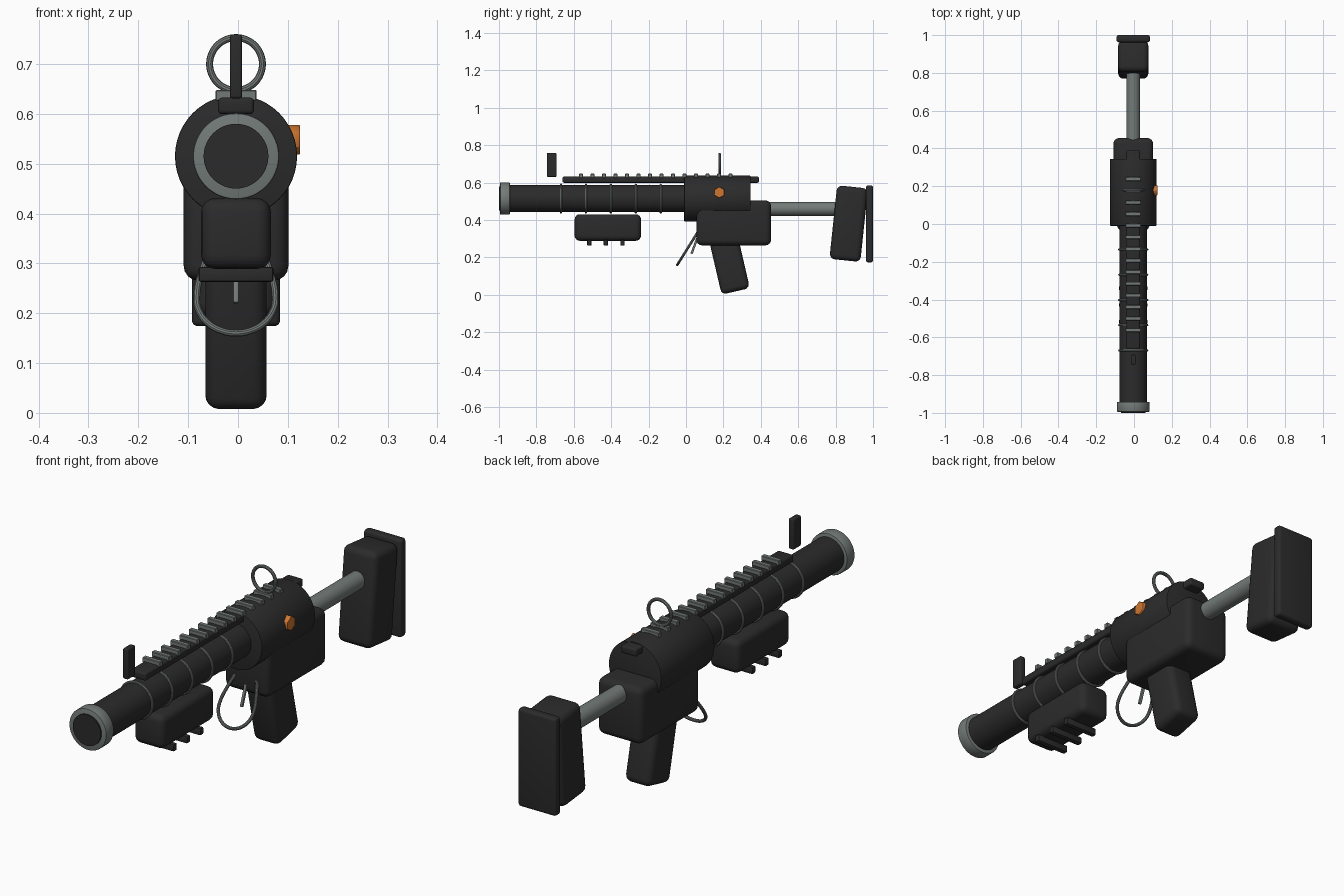
import bpy, math
from mathutils import Vector

if "Cube" in bpy.data.objects:
    bpy.data.objects.remove(bpy.data.objects["Cube"])

CX = -0.004          # centre line of the body
AXIS_Z = 0.515       # barrel height


def material(name, rgb):
    m = bpy.data.materials.new(name)
    m.diffuse_color = (*rgb, 1)
    m.use_nodes = True
    m.node_tree.nodes["Principled BSDF"].inputs["Base Color"].default_value = m.diffuse_color
    return m


BLACK = material("matte_black", (0.024, 0.024, 0.024))
STEEL = material("grey_steel", (0.17, 0.195, 0.185))
ORANGE = material("orange", (0.62, 0.18, 0.03))


def finish(name, mat, bevel=0.0, segments=4):
    o = bpy.context.object
    o.name = name
    o.data.materials.append(mat)
    bpy.ops.object.transform_apply(location=False, rotation=False, scale=True)
    if bevel:
        b = o.modifiers.new("bevel", "BEVEL")
        b.width = bevel
        b.segments = segments
        b.limit_method = 'ANGLE'
        bpy.ops.object.modifier_apply(modifier="bevel")
    bpy.ops.object.shade_smooth_by_angle(angle=math.radians(35))
    return o


def box(name, mat, y, z, size, bevel=0.0, tilt=0.0, segments=4):
    bpy.ops.mesh.primitive_cube_add(size=1, location=(CX, y, z),
                                    rotation=(math.radians(tilt), 0, 0))
    bpy.context.object.scale = size
    return finish(name, mat, bevel, segments)


def tube(name, mat, r, y0, y1, z=AXIS_Z, bevel=0.0):
    bpy.ops.mesh.primitive_cylinder_add(vertices=48, radius=r, depth=y1 - y0,
                                        location=(CX, (y0 + y1) / 2, z),
                                        rotation=(math.pi / 2, 0, 0))
    return finish(name, mat, bevel, 2)


def ring(name, mat, r, thick, y, z):
    bpy.ops.mesh.primitive_torus_add(major_radius=r, minor_radius=thick,
                                     major_segments=48, minor_segments=10,
                                     location=(CX, y, z), rotation=(math.pi / 2, 0, 0))
    return finish(name, mat)


# Barrel, muzzle and bore
tube("barrel", BLACK, 0.0725, -0.96, 0.02)
tube("muzzle_ring", STEEL, 0.0865, -0.994, -0.942, bevel=0.004)
tube("bore", BLACK, 0.065, -1.0, -0.95)
for i in range(5):
    ring(f"barrel_band_{i + 1}", STEEL, 0.074, 0.006, -0.669 + i * 0.1335, AXIS_Z)

# Receiver
tube("upper_receiver", BLACK, 0.1225, -0.01, 0.345, bevel=0.003)
box("lower_receiver", BLACK, 0.255, 0.385, (0.21, 0.40, 0.24), 0.03)
bpy.ops.mesh.primitive_cylinder_add(vertices=6, radius=0.031, depth=0.04,
                                    location=(0.104, 0.178, 0.548),
                                    rotation=(0, math.pi / 2, 0))
button = bpy.context.object
button.rotation_euler = (math.pi / 2, 0, math.pi / 2)   # points face front and back
finish("side_button", ORANGE, 0.002, 1)

# Top rail with teeth
box("top_rail", BLACK, -0.135, 0.616, (0.072, 1.05, 0.033), 0.008)
for i in range(14):
    box(f"rail_tooth_{i + 1}", STEEL, -0.562 + i * 0.0615, 0.637,
        (0.082, 0.02, 0.022), 0.002, segments=1)

# Sights
box("front_sight", BLACK, -0.718, 0.695, (0.025, 0.052, 0.128), 0.006)
ring("rear_sight_ring", STEEL, 0.053, 0.007, 0.18, 0.70)

# Foregrip with ribs underneath
box("foregrip", BLACK, -0.418, 0.36, (0.14, 0.355, 0.142), 0.028)
for i in range(3):
    box(f"foregrip_rib_{i + 1}", BLACK, -0.517 + i * 0.0885, 0.278,
        (0.15, 0.023, 0.03), 0.005, segments=2)

# Pistol grip
box("pistol_grip", BLACK, 0.231, 0.170, (0.123, 0.155, 0.31), 0.028, tilt=13)

# Trigger and loop guard
box("trigger", STEEL, 0.045, 0.262, (0.012, 0.012, 0.09), 0.003, tilt=-20, segments=2)
BOTTOM = Vector((0, -0.047, 0.160))
SLOPE = Vector((0, 0.53, 0.848))
half = [(0.05, 0.205), (0.066, 0.155)]
arc = [(0.079 * math.cos(a), 0.08 - 0.08 * math.sin(a))
       for a in [math.pi * i / 8 for i in range(9)]]
loop = half + arc + [(-x, s) for x, s in reversed(half)]
curve = bpy.data.curves.new("trigger_guard", 'CURVE')
curve.dimensions = '3D'
curve.bevel_depth = 0.0068
curve.bevel_resolution = 3
curve.resolution_u = 6
spline = curve.splines.new('BEZIER')
spline.bezier_points.add(len(loop) - 1)
for p, (x, s) in zip(spline.bezier_points, loop):
    p.co = BOTTOM + SLOPE * s + Vector((CX + x, 0, 0))
    p.handle_left_type = p.handle_right_type = 'AUTO'
guard = bpy.data.objects.new("trigger_guard", curve)
bpy.context.collection.objects.link(guard)
bpy.ops.object.select_all(action='DESELECT')
guard.select_set(True)
bpy.context.view_layer.objects.active = guard
bpy.ops.object.convert(target='MESH')
finish("trigger_guard", STEEL)

# Stock
tube("stock_tube", STEEL, 0.037, 0.42, 0.86, z=0.46)
box("stock_body", BLACK, 0.870, 0.381, (0.16, 0.166, 0.395), 0.028, tilt=-6)
box("butt_plate", BLACK, 0.981, 0.380, (0.177, 0.038, 0.412), 0.012)
